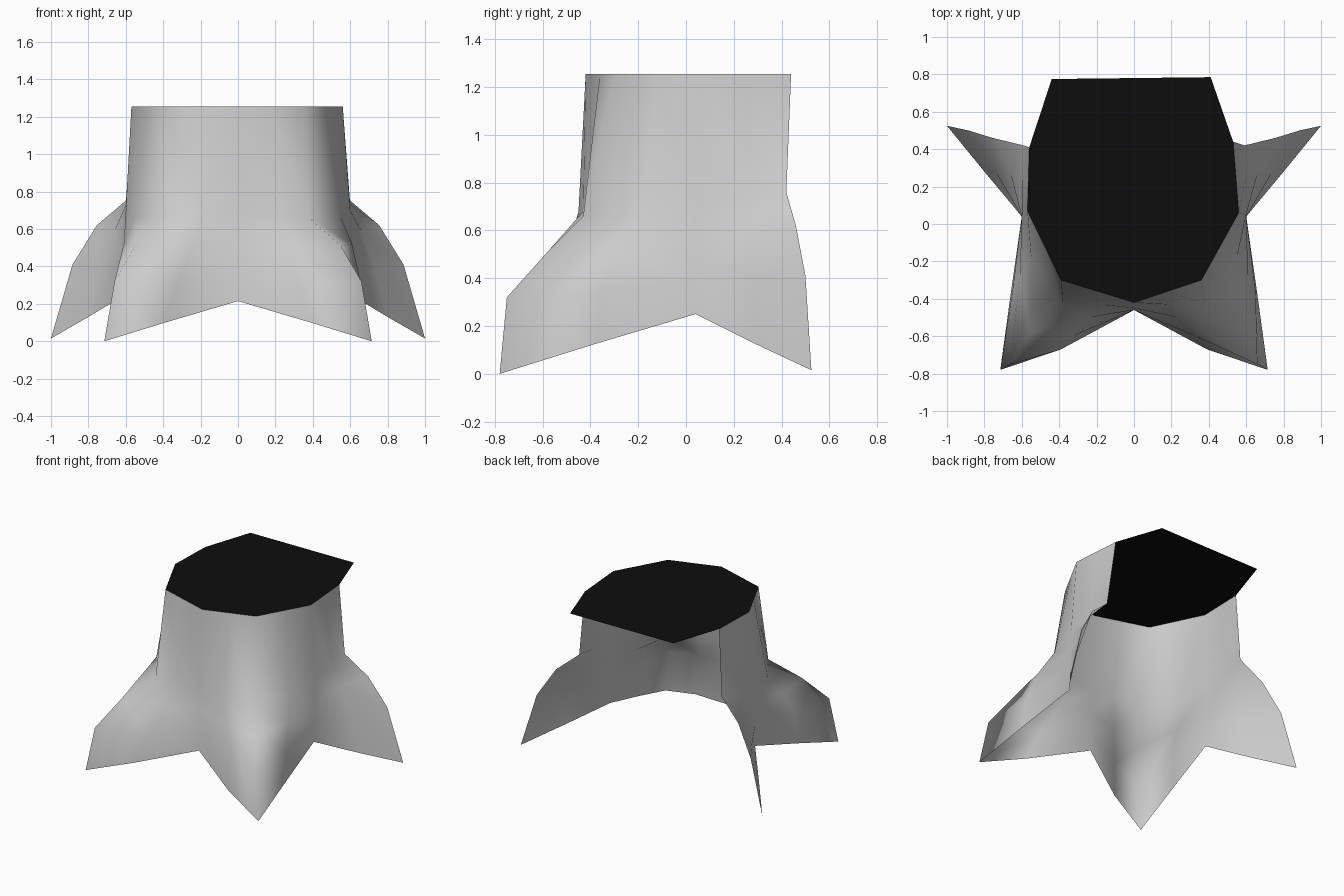
import bpy

if "Cube" in bpy.data.objects:
    bpy.data.objects.remove(bpy.data.objects["Cube"])

def material(name, c):
    m = bpy.data.materials.new(name)
    m.diffuse_color = (c, c, c, 1)
    m.use_nodes = True
    m.node_tree.nodes["Principled BSDF"].inputs["Base Color"].default_value = m.diffuse_color
    return m

def make(name, verts, faces, mat):
    me = bpy.data.meshes.new(name)
    me.from_pydata(verts, [], faces)
    me.materials.append(mat)
    ob = bpy.data.objects.new(name, me)
    bpy.context.collection.objects.link(ob)
    return ob

grey = material("pale grey bark", 0.6)
black = material("black cut wood", 0.004)
H = 1.255

# Rim corners, from left back edge round the front to right back edge
rim = [(-.56, .41), (-.57, .07), (-.39, -.30), (0, -.42),
       (.36, -.30), (.56, .06), (.53, .44)]

# Columns below the rim for the right half, listed from top to bottom
front = [(0, -.45, .68), (0, -.46, .52), (0, -.46, .36), (0, -.46, .215)]
front_slope = [(.18, -.43, .68), (.24, -.50, .50), (.33, -.60, .30), (.39, -.67, .10)]
front_root = [(.38, -.43, .66), (.55, -.58, .51), (.66, -.75, .32), (.715, -.78, 0)]
side_slope = [(.55, -.18, .66), (.61, -.28, .52), (.65, -.36, .34), (.66, -.38, .125)]
side = [(.60, .05, .70), (.60, .04, .55), (.60, .04, .40), (.60, .04, .25)]
back_slope = [(.60, .25, .73), (.66, .27, .59), (.74, .28, .38), (.80, .28, .13)]
back_root = [(.59, .42, .76), (.755, .46, .62), (.885, .50, .41), (1, .525, .015)]
half = [front_slope, front_root, side_slope, side, back_slope, back_root]
mirrored = [[(-x, y, z) for x, y, z in c] for c in reversed(half)]
columns = mirrored + [front] + half

# Add the rim point of each column: corners, and midpoints between them
for i, c in enumerate(columns):
    a, b = rim[i // 2], rim[(i + 1) // 2]
    c.insert(0, ((a[0] + b[0]) / 2, (a[1] + b[1]) / 2, H))

# Bark shell, open at the back and below
n = 5
verts = [p for c in columns for p in c]
faces = [(i * n + j, i * n + j + 1, (i + 1) * n + j + 1, (i + 1) * n + j)
         for i in range(len(columns) - 1) for j in range(n - 1)]
bark = make("stump_bark", verts, faces, grey)
for p in bark.data.polygons:
    p.use_smooth = True

# Flat cut top, overhanging the open back
outline = rim + [(.41, .785), (-.44, .775)]
make("stump_top", [(x, y, H) for x, y in outline], [tuple(range(len(outline)))], black)
